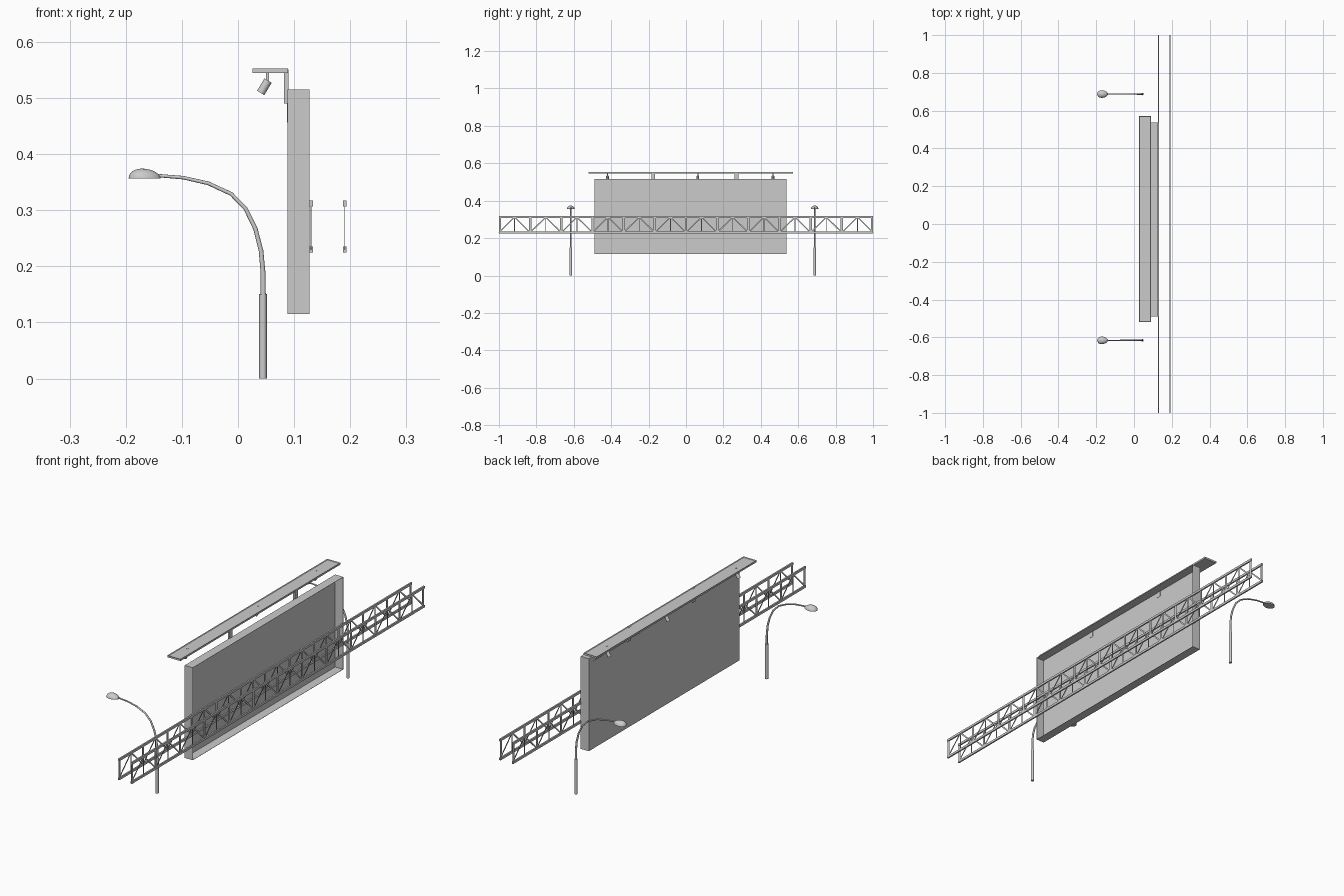
import bpy, bmesh, math
from mathutils import Vector

old = bpy.data.objects.get("Cube")
if old:
    bpy.data.objects.remove(old, do_unlink=True)

grey = bpy.data.materials.new("plain grey")
grey.use_nodes = True
grey.diffuse_color = (0.6, 0.6, 0.6, 1)
grey.node_tree.nodes["Principled BSDF"].inputs["Base Color"].default_value = (0.6, 0.6, 0.6, 1)


def finish(name, bm, smooth=False):
    bmesh.ops.recalc_face_normals(bm, faces=bm.faces)
    mesh = bpy.data.meshes.new(name)
    bm.to_mesh(mesh)
    bm.free()
    mesh.materials.append(grey)
    obj = bpy.data.objects.new(name, mesh)
    bpy.context.collection.objects.link(obj)
    if smooth:
        bpy.ops.object.select_all(action="DESELECT")
        obj.select_set(True)
        bpy.context.view_layer.objects.active = obj
        bpy.ops.object.shade_smooth_by_angle(angle=math.radians(40))
    return obj


def add_box(bm, lo, hi):
    lo, hi = Vector(lo), Vector(hi)
    verts = bmesh.ops.create_cube(bm, size=1)["verts"]
    for v in verts:
        v.co = (lo + hi) / 2 + v.co * (hi - lo)
    return verts


def add_tube(bm, path, radii, sides=12):
    """Sweep a ring along a path lying in an xz plane."""
    path = [Vector(p) for p in path]
    rings = []
    for i, p in enumerate(path):
        along = (path[min(i + 1, len(path) - 1)] - path[max(i - 1, 0)]).normalized()
        across = Vector((0, 1, 0))
        out = along.cross(across)
        rings.append([bm.verts.new(p + radii[i] * (math.cos(a) * across + math.sin(a) * out))
                      for a in (math.tau * k / sides for k in range(sides))])
    for a, b in zip(rings, rings[1:]):
        for k in range(sides):
            n = (k + 1) % sides
            bm.faces.new((a[k], a[n], b[n], b[k]))
    bm.faces.new(rings[0])
    bm.faces.new(rings[-1])


def add_strut(bm, x, a, b, width):
    """Flat brace in the yz plane between points a and b."""
    a, b = Vector((x, *a)), Vector((x, *b))
    side = (b - a).cross(Vector((1, 0, 0))).normalized() * width / 2
    loop = [a - side, a + side, b + side, b - side]
    skin = [[bm.verts.new(p + Vector((dx, 0, 0))) for p in loop] for dx in (-0.0006, 0.0006)]
    bm.faces.new(skin[0])
    bm.faces.new(skin[1])
    for k in range(4):
        n = (k + 1) % 4
        bm.faces.new((skin[0][k], skin[0][n], skin[1][n], skin[1][k]))


# Sign box, open towards the trusses
bm = bmesh.new()
add_box(bm, (0.088, -0.49, 0.115), (0.127, 0.538, 0.515))
bm.normal_update()
bmesh.ops.delete(bm, geom=[f for f in bm.faces if f.normal.x > 0.9], context="FACES")
sign = finish("sign_box", bm)
wall = sign.modifiers.new("wall", "SOLIDIFY")
wall.thickness = 0.0015
wall.offset = -1

# Thin strip on the sign face
bm = bmesh.new()
add_box(bm, (0.087, 0.19, 0.456), (0.0885, 0.51, 0.494))
finish("sign_strip", bm)

# Light shelf with a shallow recessed top
bm = bmesh.new()
add_box(bm, (0.026, -0.52, 0.545), (0.089, 0.573, 0.553))
bm.normal_update()
top = [f for f in bm.faces if f.normal.z > 0.9]
bmesh.ops.inset_region(bm, faces=top, thickness=0.004, depth=0)
for v in top[0].verts:
    v.co.z -= 0.003
finish("light_shelf", bm)

# Brackets joining shelf and sign
bm = bmesh.new()
for y in (-0.175, 0.27):
    add_box(bm, (0.082, y - 0.01, 0.49), (0.09, y + 0.01, 0.551))
finish("shelf_brackets", bm)

# Tilted spotlights on short stems
bm = bmesh.new()
for y in (-0.42, 0.063, 0.465):
    add_box(bm, (0.05, y - 0.0025, 0.526), (0.055, y + 0.0025, 0.551))
    add_tube(bm, [(0.0535, y, 0.531), (0.0405, y, 0.509)], [0.0075] * 2)
finish("spotlights", bm, smooth=True)

# Pair of flat trusses: two chords each, posts and inverted-V braces
BAYS, LOW, HIGH = 12, 0.23, 0.312
for side, x in (("inner", 0.13), ("outer", 0.19)):
    bm = bmesh.new()
    for z in (LOW, HIGH):
        add_box(bm, (x - 0.0033, -1, z - 0.005), (x + 0.0033, 1, z + 0.005))
    finish(side + "_truss_chords", bm)
    bm = bmesh.new()
    step = 2 / BAYS
    for i in range(BAYS + 1):
        y = max(-0.994, min(0.994, -1 + i * step))
        add_strut(bm, x, (y, LOW), (y, HIGH), 0.012)
        if i < BAYS:
            mid = -1 + (i + 0.5) * step
            add_strut(bm, x, (mid, LOW), (mid, HIGH), 0.005)
            for end in (mid - step / 2, mid + step / 2):
                add_strut(bm, x, (end, LOW), (mid, HIGH), 0.006)
    finish(side + "_truss_braces", bm)

# Street lamps: post, curved arm and domed head
ARM = [(0.045, 0.148), (0.0448, 0.187), (0.041, 0.228), (0.031, 0.267), (0.0135, 0.303),
       (-0.012, 0.329), (-0.053, 0.348), (-0.097, 0.358), (-0.145, 0.362)]
for side, y in (("right", -0.616), ("left", 0.688)):
    bm = bmesh.new()
    add_tube(bm, [(0.0445, y, 0), (0.0445, y, 0.151)], [0.0068] * 2)
    finish(side + "_lamp_post", bm, smooth=True)
    bm = bmesh.new()
    add_tube(bm, [(x, y, z) for x, z in ARM], [0.0045 - 0.0002 * i for i in range(len(ARM))])
    finish(side + "_lamp_arm", bm, smooth=True)
    bm = bmesh.new()
    bmesh.ops.create_uvsphere(bm, u_segments=24, v_segments=12, radius=1)
    cut = bmesh.ops.bisect_plane(bm, geom=bm.verts[:] + bm.edges[:] + bm.faces[:], dist=1e-4,
                                 plane_co=(0, 0, 0), plane_no=(0, 0, -1), clear_outer=True)
    rim = [e for e in bm.edges if e.is_boundary]
    bmesh.ops.holes_fill(bm, edges=rim, sides=0)
    for v in bm.verts:
        taper = 1 - 0.15 * v.co.x
        v.co = (-0.1665 + 0.0285 * v.co.x, y + 0.02 * v.co.y * taper, 0.357 + 0.017 * v.co.z * taper)
    finish(side + "_lamp_head", bm, smooth=True)
